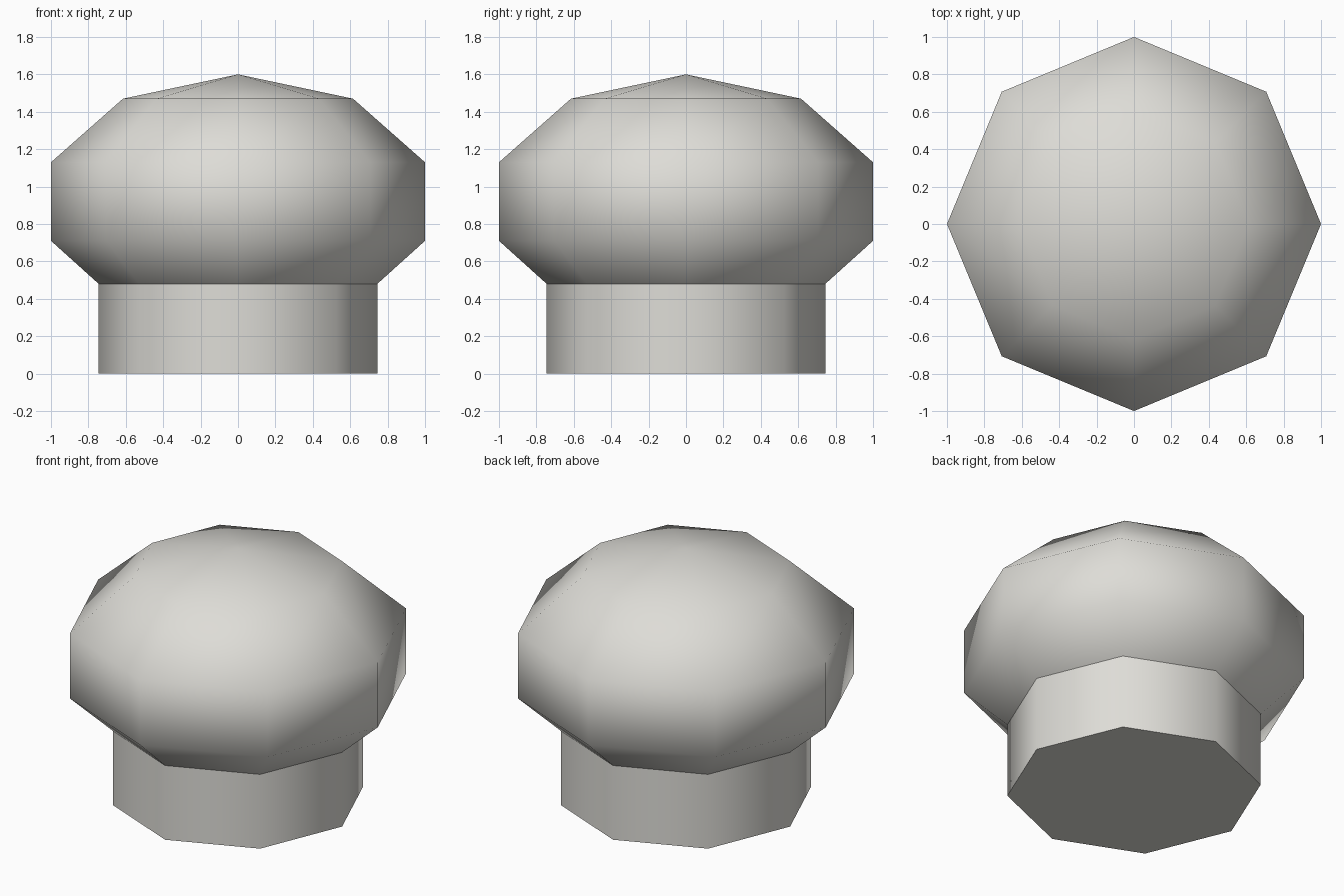
import bpy
import bmesh
from math import cos, sin, pi

SIDES = 8

default = bpy.data.objects.get("Cube")
if default:
    bpy.data.objects.remove(default, do_unlink=True)

# Single warm off-white material
mat = bpy.data.materials.new("warm_white")
color = (0.73, 0.72, 0.68, 1.0)
mat.diffuse_color = color
mat.use_nodes = True
mat.node_tree.nodes["Principled BSDF"].inputs["Base Color"].default_value = color


def lathe(name, profile, cap_bottom=False, apex=None):
    """Revolve (radius, height) points into a smooth eight-sided part."""
    bm = bmesh.new()
    rings = []
    for r, z in profile:
        rings.append([bm.verts.new((r * cos(2 * pi * i / SIDES),
                                    r * sin(2 * pi * i / SIDES), z))
                      for i in range(SIDES)])
    tip = bm.verts.new((0, 0, apex)) if apex is not None else None
    for i in range(SIDES):
        j = (i + 1) % SIDES
        for low, high in zip(rings, rings[1:]):
            bm.faces.new((low[i], low[j], high[j], high[i])).smooth = True
        if tip:
            bm.faces.new((rings[-1][i], rings[-1][j], tip)).smooth = True
    if cap_bottom:
        base = bm.faces.new(rings[0][::-1])
        for edge in base.edges:
            edge.smooth = False
    mesh = bpy.data.meshes.new(name)
    bm.to_mesh(mesh)
    bm.free()
    mesh.materials.append(mat)
    obj = bpy.data.objects.new(name, mesh)
    bpy.context.collection.objects.link(obj)
    return obj


# Straight stem with a flat base
lathe("stem", [(0.745, 0), (0.745, 0.48)], cap_bottom=True)

# Bulging knob head rising to a shallow point
lathe("knob_head", [(0.745, 0.48), (1, 0.71), (1, 1.13), (0.615, 1.47)], apex=1.6)
